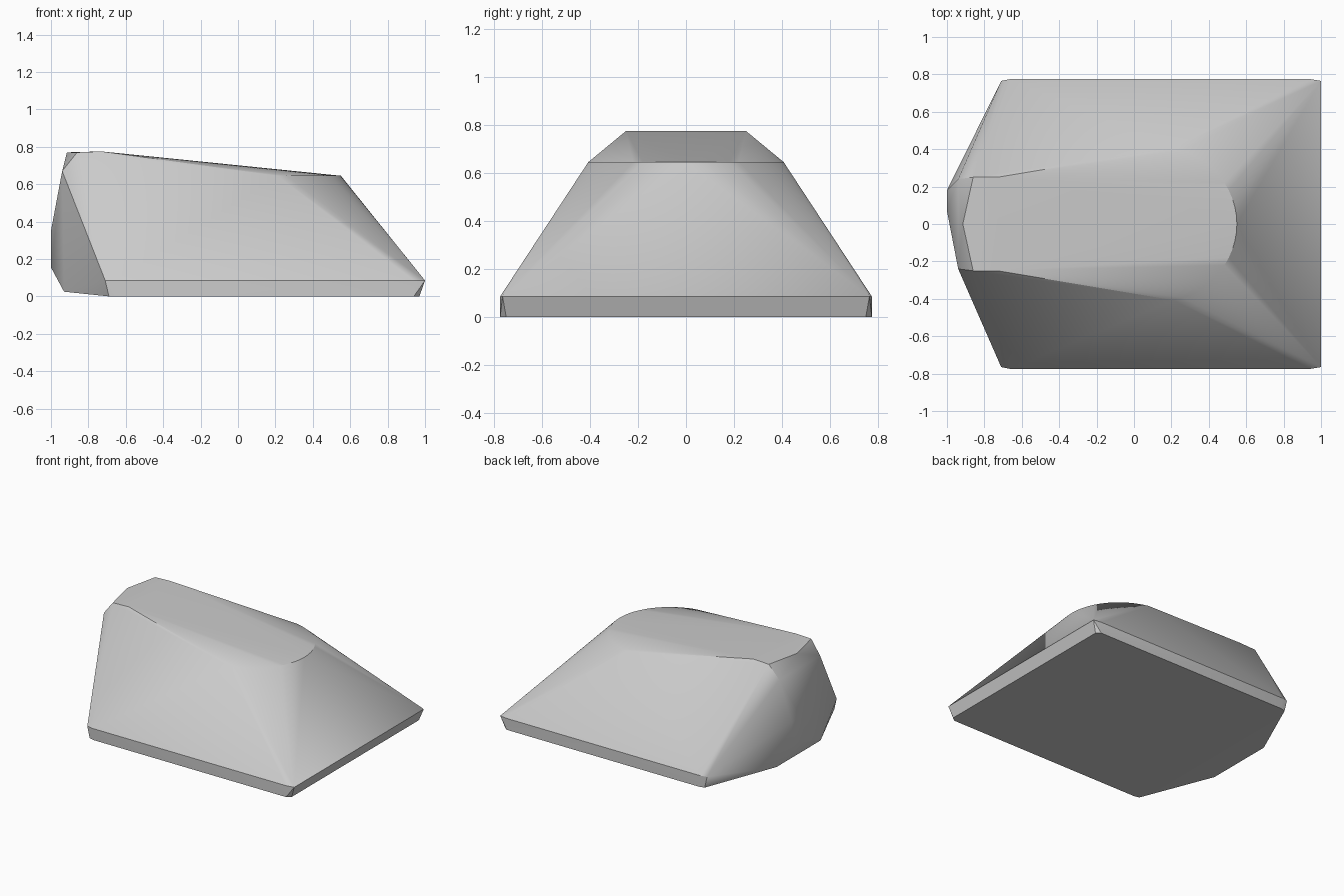
import bpy
import bmesh
import math

if "Cube" in bpy.data.objects:
    bpy.data.objects.remove(bpy.data.objects["Cube"], do_unlink=True)

grey = bpy.data.materials.new("plain grey")
grey.use_nodes = True
colour = (0.6, 0.6, 0.6, 1.0)
grey.diffuse_color = colour
grey.node_tree.nodes["Principled BSDF"].inputs["Base Color"].default_value = colour


def both_sides(points):
    """Repeat each point on the front and back side."""
    return [(x, side * y, z) for x, y, z in points for side in (-1, 1)]


# Low plinth with clipped corners
plinth = both_sides([
    (0.97, 0.75, 0), (0.94, 0.775, 0), (-0.65, 0.775, 0), (-0.69, 0.765, 0),
    (1.0, 0.765, 0.085), (0.94, 0.775, 0.085),
    (-0.66, 0.775, 0.085), (-0.71, 0.765, 0.085),
])

# Roof, highest at the blunt end
roof = both_sides([(-0.86, 0.25, 0.77), (-0.73, 0.25, 0.775)])
roof.append((-0.915, 0, 0.77))

# Rounded nose at the lower end of the roof
nose = []
steps = 24
for i in range(steps + 1):
    angle = math.radians(-76 + 152 * i / steps)
    nose.append((0.104 + 0.446 * math.cos(angle),
                 0.42 * math.sin(angle), 0.645))

# Faceted blunt end with an off-centre bulge
blunt_end = both_sides([(-0.94, 0.24, 0.67), (-0.93, 0.26, 0.025)])
blunt_end += [(-1.0, y, z) for y in (0.07, 0.18) for z in (0.155, 0.35)]

# Stretch one convex skin over all the parts
bm = bmesh.new()
for point in plinth + roof + nose + blunt_end:
    bm.verts.new(point)
result = bmesh.ops.convex_hull(bm, input=bm.verts)
spare = {e for e in result["geom_interior"] + result["geom_unused"]
         if isinstance(e, bmesh.types.BMVert)}
bmesh.ops.delete(bm, geom=list(spare), context="VERTS")
bmesh.ops.dissolve_limit(bm, angle_limit=math.radians(1),
                         verts=bm.verts, edges=bm.edges)
bmesh.ops.recalc_face_normals(bm, faces=bm.faces)

mesh = bpy.data.meshes.new("wedge_block")
bm.to_mesh(mesh)
bm.free()
mesh.materials.append(grey)
block = bpy.data.objects.new("wedge_block", mesh)
bpy.context.collection.objects.link(block)

# Soft shading with crisp main edges
bpy.context.view_layer.objects.active = block
block.select_set(True)
bpy.ops.object.shade_smooth_by_angle(angle=math.radians(30))
